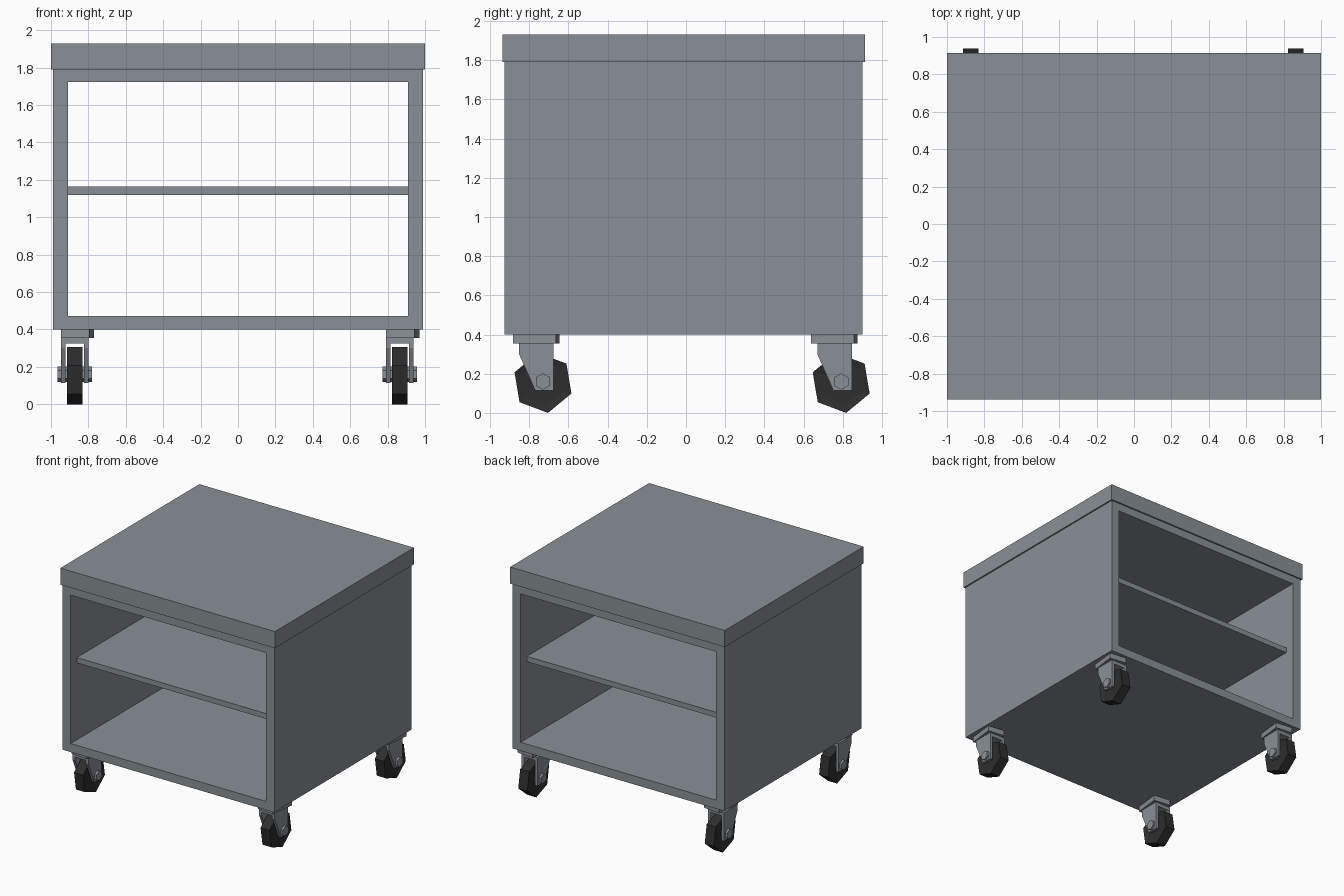
import bpy, bmesh, math
from mathutils import Matrix, Vector

if "Cube" in bpy.data.objects:
    bpy.data.objects.remove(bpy.data.objects["Cube"])


def material(name, color):
    m = bpy.data.materials.new(name)
    m.diffuse_color = (*color, 1)
    m.use_nodes = True
    m.node_tree.nodes["Principled BSDF"].inputs["Base Color"].default_value = m.diffuse_color
    return m


STEEL = material("grey steel", (0.25, 0.28, 0.305))
RUBBER = material("black rubber", (0.027, 0.027, 0.027))


def finish(name, bm, mat):
    bmesh.ops.recalc_face_normals(bm, faces=bm.faces)
    me = bpy.data.meshes.new(name)
    bm.to_mesh(me)
    bm.free()
    me.materials.append(mat)
    ob = bpy.data.objects.new(name, me)
    bpy.context.collection.objects.link(ob)
    return ob


def box(name, x, y, z, mat=STEEL, turn=0.0):
    bm = bmesh.new()
    bmesh.ops.create_cube(bm, size=1)
    size = [b - a for a, b in (x, y, z)]
    mid = [(a + b) / 2 for a, b in (x, y, z)]
    bm.transform(Matrix.Translation(mid) @ Matrix.Rotation(turn, 4, 'Z')
                 @ Matrix.Diagonal((*size, 1)))
    return finish(name, bm, mat)


def extrude(bm, points, offset):
    """Solid from a flat outline pushed along offset; returns its two caps."""
    start = bm.faces.new([bm.verts.new(p) for p in points])
    r = bmesh.ops.extrude_face_region(bm, geom=[start], use_keep_orig=True)
    verts = [v for v in r["geom"] if isinstance(v, bmesh.types.BMVert)]
    end = [f for f in r["geom"] if isinstance(f, bmesh.types.BMFace)][0]
    bmesh.ops.translate(bm, verts=verts, vec=offset)
    bmesh.ops.recalc_face_normals(bm, faces=bm.faces)
    return [start, end]


def hexagon(x, y, z, r, phase):
    return [(x, y + r * math.cos(phase + i * math.pi / 3),
             z + r * math.sin(phase + i * math.pi / 3)) for i in range(6)]


# Cabinet: rectangular tube open at front and back
Y0, Y1 = -0.927, 0.90
bm = bmesh.new()
outer = [(-0.988, 0.40), (0.988, 0.40), (0.988, 1.79), (-0.988, 1.79)]
inner = [(-0.91, 0.472), (0.91, 0.472), (0.91, 1.722), (-0.91, 1.722)]
rings = [[bm.verts.new((x, y, z)) for x, z in ring]
         for ring, y in ((outer, Y0), (outer, Y1), (inner, Y1), (inner, Y0))]
for k in range(4):
    a, b = rings[k], rings[(k + 1) % 4]
    for i in range(4):
        j = (i + 1) % 4
        bm.faces.new((a[i], a[j], b[j], b[i]))
finish("cabinet_frame", bm, STEEL)

# Worktop and inner shelf
box("worktop", (-1, 1), (-0.937, 0.913), (1.79, 1.93))
box("shelf", (-0.91, 0.91), (-0.845, 0.818), (1.12, 1.165))


# Caster: slightly turned plate, fork, hexagonal axle bolt and wheel
def caster(tag, x, y):
    box(tag + "_plate", (x - 0.06, x + 0.092), (y - 0.146, y + 0.076),
        (0.355, 0.40), turn=math.radians(-6.7))

    bm = bmesh.new()
    side = [(-0.122, 0.355), (-0.122, 0.30), (-0.04, 0.115),
            (0.054, 0.115), (0.054, 0.355)]
    for x0 in (-0.074, 0.050):
        extrude(bm, [(x + x0, y + a, b) for a, b in side], (0.024, 0, 0))
    bridge = [(-0.122, 0.355), (-0.122, 0.325), (0.054, 0.325), (0.054, 0.355)]
    extrude(bm, [(x - 0.05, y + a, b) for a, b in bridge], (0.10, 0, 0))
    finish(tag + "_fork", bm, STEEL)

    bm = bmesh.new()
    extrude(bm, hexagon(x - 0.092, y, 0.160, 0.042, math.pi / 2), (0.184, 0, 0))
    finish(tag + "_axle_bolt", bm, STEEL)

    # Wheel with a shallow recess inside the tyre on both sides
    bm = bmesh.new()
    caps = extrude(bm, hexagon(x - 0.042, y, 0.153, 0.155, math.radians(-80.5)),
                   (0.084, 0, 0))
    bmesh.ops.inset_individual(bm, faces=caps, thickness=0.04)
    for f in caps:
        push = Vector((0.008 if f.calc_center_median().x < x else -0.008, 0, 0))
        bmesh.ops.translate(bm, verts=f.verts[:], vec=push)
    finish(tag + "_wheel", bm, RUBBER)


for x, sx in ((-0.873, "left"), (0.865, "right")):
    for y, sy in ((-0.73, "front"), (0.792, "back")):
        caster(f"{sy}_{sx}_caster", x, y)
